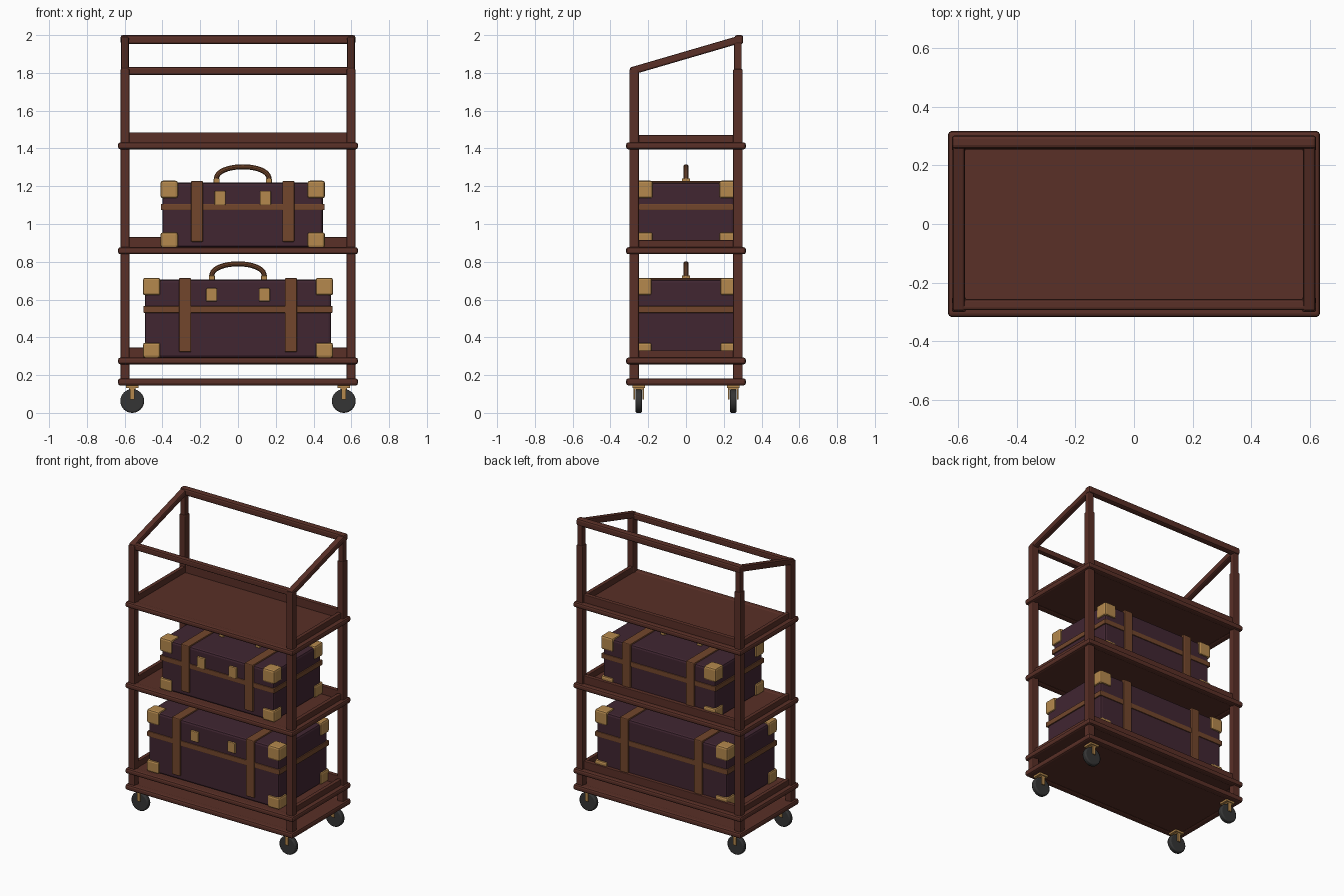
import bpy
import math

cube = bpy.data.objects.get("Cube")
if cube:
    bpy.data.objects.remove(cube, do_unlink=True)


def material(name, rgb):
    m = bpy.data.materials.new(name)
    m.use_nodes = True
    m.diffuse_color = (*rgb, 1)
    m.node_tree.nodes["Principled BSDF"].inputs["Base Color"].default_value = (*rgb, 1)
    return m


wood = material("mahogany wood", (0.100, 0.029, 0.020))
hide = material("plum leather", (0.052, 0.019, 0.031))
leather = material("brown leather", (0.170, 0.062, 0.025))
brass = material("brass", (0.46, 0.25, 0.075))
rubber = material("dark rubber", (0.035, 0.035, 0.035))


def finish(ob, name, mat, bevel=0.0, segments=2):
    ob.name = name
    ob.data.materials.append(mat)
    if bevel:
        mod = ob.modifiers.new("soft edges", "BEVEL")
        mod.width = bevel
        mod.segments = segments
    return ob


def box(name, xs, ys, zs, mat, bevel=0.0, segments=2):
    """Box from its extents along each axis."""
    spans = (xs, ys, zs)
    bpy.ops.mesh.primitive_cube_add(size=1, location=[(a + b) / 2 for a, b in spans])
    ob = bpy.context.object
    ob.scale = [abs(b - a) for a, b in spans]
    bpy.ops.object.transform_apply(location=False, rotation=False, scale=True)
    return finish(ob, name, mat, bevel, segments)


def around(c, half):
    return (c - half, c + half)


W, D = 0.635, 0.317      # shelf half sizes
PX, PY = 0.598, 0.275    # post centres
SIDES = ((1, "left"), (-1, "right"))
ENDS = ((-1, "front"), (1, "back"))


# Shelves: rounded rim around a thinner panel
def shelf(name, z0, z1, ledge):
    rim = 0.05
    for s, side in SIDES:
        box(f"{name}_{side}_rim", (s * W, s * (W - rim)), (-D, D), (z0, z1), wood, 0.012)
    for s, end in ENDS:
        box(f"{name}_{end}_rim", (-W, W), (s * D, s * (D - rim)), (z0, z1), wood, 0.012)
    box(f"{name}_panel", around(0, W - 0.02), around(0, D - 0.02), (z0 + 0.005, z1 - 0.003), wood)
    if ledge:
        box(f"{name}_back_ledge", (-PX, PX), (0.255, 0.285), (z1 - 0.01, z1 + 0.053), wood, 0.004)
        for s, side in SIDES:
            box(f"{name}_{side}_ledge", (s * 0.578, s * 0.605), (-PY, PY),
                (z1 - 0.01, z1 + 0.038), wood, 0.004)


shelf("base", 0.145, 0.183, False)
shelf("lower_shelf", 0.257, 0.293, True)
shelf("middle_shelf", 0.84, 0.877, True)
shelf("top_shelf", 1.395, 1.432, True)

# Posts, rails and casters
for s, side in SIDES:
    for e, end in ENDS:
        box(f"{end}_{side}_post", around(s * PX, 0.024), around(e * PY, 0.025),
            (0.16, 1.82), wood, 0.006)
        x, y = s * 0.56, e * 0.25
        tag = f"{end}_{side}"
        bpy.ops.mesh.primitive_cylinder_add(vertices=32, radius=0.063, depth=0.034,
                                            location=(x, y, 0.063), rotation=(math.pi / 2, 0, 0))
        finish(bpy.context.object, f"{tag}_wheel", rubber, 0.008)
        bpy.ops.object.shade_smooth_by_angle()
        box(f"{tag}_caster_plate", around(x, 0.034), around(y, 0.034), (0.132, 0.147), brass, 0.003)
        box(f"{tag}_fork_crown", around(x, 0.018), around(y, 0.028), (0.124, 0.135), brass, 0.002)
        for k, part in ((-1, "front"), (1, "back")):
            box(f"{tag}_fork_{part}_leg", around(x, 0.012), around(y + k * 0.024, 0.004),
                (0.07, 0.127), brass, 0.002)
    box(f"{side}_upper_post", around(s * PX, 0.019), around(PY, 0.02), (1.8, 1.97), wood, 0.005)
    # sloping side rail
    rise, run = 0.165, 0.565
    rail = box(f"{side}_sloped_rail", around(s * PX, 0.021),
               around(0, math.hypot(rise, run) / 2 + 0.012), around(1.894, 0.02), wood, 0.009)
    rail.rotation_euler.x = math.atan2(rise, run)

box("front_rail", (-PX, PX), around(-0.275, 0.019), (1.79, 1.83), wood, 0.009)
box("back_rail", (-0.622, 0.622), around(0.28, 0.023), (1.952, 2.0), wood, 0.012)


# Suitcases
def suitcase(name, cx, hx, hy, z0, z1, belt, latch, strap_x, latch_x):
    box(f"{name}_body", around(cx, hx), around(0, hy), (z0, z1), hide, 0.014)
    box(f"{name}_belt", around(cx, hx + 0.008), around(0, hy + 0.006), belt, leather, 0.003)
    for s, side in SIDES:
        sx = cx + s * strap_x
        box(f"{name}_{side}_strap", around(sx, 0.032), around(0, hy + 0.011),
            (z0 + 0.03, z1 + 0.009), leather, 0.006)
        box(f"{name}_{side}_latch", around(cx + s * latch_x, 0.029),
            (-hy - 0.014, -hy + 0.01), latch, brass, 0.005)
        box(f"{name}_{side}_handle_foot", around(cx + s * 0.138, 0.016), around(0, 0.022),
            (z1 - 0.005, z1 + 0.022), brass, 0.004)
        # brass corner caps
        for e, end in ENDS:
            ox, oy = cx + s * (hx + 0.01), e * (hy + 0.01)
            for low, zs in (("lower", (z0 - 0.001, z0 + 0.08)),
                            ("upper", (z1 - 0.083, z1 + 0.01))):
                box(f"{name}_{end}_{side}_{low}_corner", (ox, ox - s * 0.092),
                    (oy, oy - e * 0.09), zs, brass, 0.012)

    # arched carrying handle
    curve = bpy.data.curves.new(f"{name}_handle", "CURVE")
    curve.dimensions = "3D"
    curve.bevel_depth = 0.014
    curve.bevel_resolution = 3
    steps = 20
    spline = curve.splines.new("POLY")
    spline.points.add(steps)
    for i, p in enumerate(spline.points):
        a = math.pi * i / steps
        p.co = (cx + 0.14 * math.cos(a), 0, z1 + 0.015 + 0.069 * math.sin(a) ** 0.85, 1)
    curve.use_fill_caps = True
    ob = bpy.data.objects.new(f"{name}_handle", curve)
    bpy.context.collection.objects.link(ob)
    bpy.ops.object.select_all(action="DESELECT")
    ob.select_set(True)
    bpy.context.view_layer.objects.active = ob
    bpy.ops.object.convert(target="MESH")
    finish(bpy.context.object, f"{name}_handle", leather)
    bpy.ops.object.shade_smooth_by_angle()


suitcase("lower_suitcase", 0, 0.493, 0.262, 0.292, 0.705, (0.53, 0.565), (0.59, 0.66), 0.28, 0.14)
suitcase("upper_suitcase", 0.025, 0.425, 0.256, 0.876, 1.219, (1.073, 1.106), (1.1, 1.175), 0.242, 0.12)
